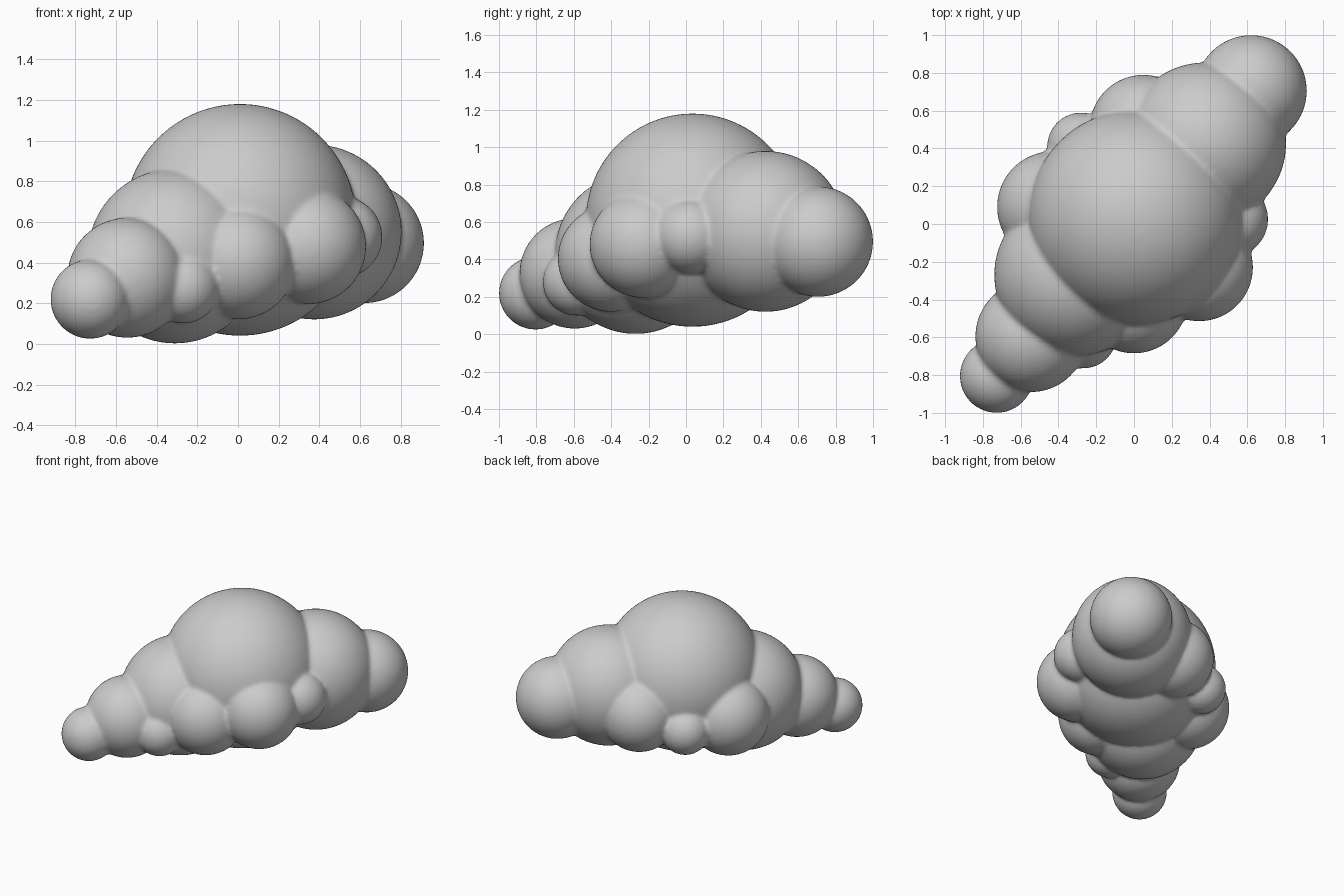
import bpy, bmesh
from mathutils import Matrix

if "Cube" in bpy.data.objects:
    bpy.data.objects.remove(bpy.data.objects["Cube"])

# Puffs of the cloud: x, y, z, radius
PUFFS = [
    # main dome and the diagonal chain through it
    (0.01, 0.035, 0.61, 0.57),
    (0.375, 0.425, 0.55, 0.43),
    (0.62, 0.705, 0.495, 0.295),
    (-0.31, -0.27, 0.432, 0.43),
    (-0.545, -0.595, 0.325, 0.295),
    (-0.727, -0.805, 0.22, 0.195),
    # front right side puffs
    (0.345, -0.23, 0.48, 0.285),
    (0.0, -0.40, 0.405, 0.285),
    (-0.27, -0.585, 0.28, 0.18),
    (0.51, 0.025, 0.525, 0.20),
    # back left side puffs
    (0.05, 0.505, 0.457, 0.285),
    (-0.28, 0.41, 0.37, 0.18),
    (-0.43, 0.09, 0.41, 0.295),
]

bm = bmesh.new()
for x, y, z, r in PUFFS:
    bmesh.ops.create_icosphere(bm, subdivisions=5, radius=r,
                               matrix=Matrix.Translation((x, y, z)))
mesh = bpy.data.meshes.new("cloud")
bm.to_mesh(mesh)
bm.free()
cloud = bpy.data.objects.new("cloud", mesh)
bpy.context.collection.objects.link(cloud)

# Fuse the puffs into one skin and soften the seams
remesh = cloud.modifiers.new("fuse", 'REMESH')
remesh.mode = 'VOXEL'
remesh.voxel_size = 0.015
remesh.use_smooth_shade = True
soften = cloud.modifiers.new("soften", 'SMOOTH')
soften.factor = 0.5
soften.iterations = 6
for p in mesh.polygons:
    p.use_smooth = True
